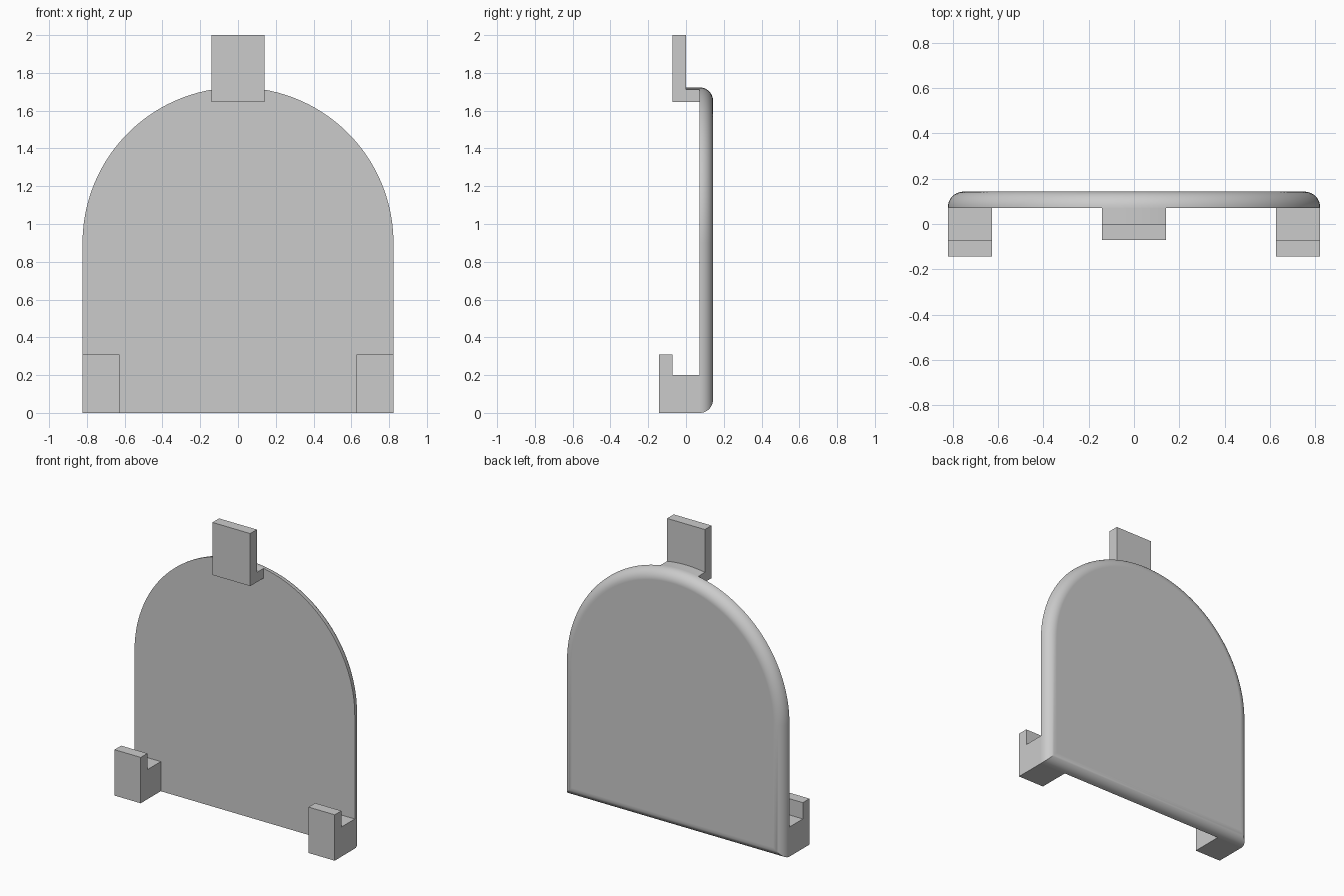
import bpy
import bmesh
from math import cos, sin, pi, asin, radians

if "Cube" in bpy.data.objects:
    bpy.data.objects.remove(bpy.data.objects["Cube"], do_unlink=True)

HALF = 0.823                      # plate half width and arch radius
SPRING = 0.9                      # height where the arch starts
FRONT, BACK = 0.071, 0.143        # plate faces
FILLET = 0.07
BAR = 0.071                       # thickness of the upright lips

grey = bpy.data.materials.new("light grey")
grey.use_nodes = True
grey.diffuse_color = (0.6, 0.6, 0.6, 1)
grey.node_tree.nodes["Principled BSDF"].inputs["Base Color"].default_value = (0.6, 0.6, 0.6, 1)


def loft(name, rings):
    """Skin a list of matching closed rings and cap both ends."""
    bm = bmesh.new()
    loops = [[bm.verts.new(p) for p in ring] for ring in rings]
    n = len(loops[0])
    for a, b in zip(loops, loops[1:]):
        for i in range(n):
            j = (i + 1) % n
            bm.faces.new((a[i], a[j], b[j], b[i]))
    bm.faces.new(loops[0])
    bm.faces.new(loops[-1])
    bmesh.ops.recalc_face_normals(bm, faces=bm.faces)
    mesh = bpy.data.meshes.new(name)
    bm.to_mesh(mesh)
    bm.free()
    mesh.materials.append(grey)
    obj = bpy.data.objects.new(name, mesh)
    bpy.context.collection.objects.link(obj)
    return obj


def arch(inset, y, steps=72):
    """Arched outline pulled in evenly by inset."""
    r = HALF - inset
    ring = [(-r, y, inset), (r, y, inset)]
    ring += [(r * cos(pi * i / steps), y, SPRING + r * sin(pi * i / steps)) for i in range(steps + 1)]
    return ring


def side_profile(name, points, x0, x1):
    """Extrude a (y, z) profile across x."""
    return loft(name, [[(x, y, z) for y, z in points] for x in (x0, x1)])


# Arched plate with a rounded back edge
rings = [arch(0, FRONT)]
for i in range(11):
    a = pi / 2 * i / 10
    rings.append(arch(FILLET * (1 - cos(a)), BACK - FILLET * (1 - sin(a))))
plate = loft("arched_plate", rings)
bpy.context.view_layer.objects.active = plate
plate.select_set(True)
bpy.ops.object.shade_smooth_by_angle(angle=radians(30))
weighted = plate.modifiers.new("flat_face_normals", 'WEIGHTED_NORMAL')
weighted.keep_sharp = True

# Bottom hooks, flush with the plate sides
hook = [(-BACK, 0), (FRONT, 0), (FRONT, 0.2), (BAR - BACK, 0.2), (BAR - BACK, 0.31), (-BACK, 0.31)]
for name, side in (("left_hook", 1), ("right_hook", -1)):
    side_profile(name, hook, side * 0.627, side * HALF)

# Top tab: upright bar and an arm whose top follows the arch
TAB, TAB_BASE = 0.141, 1.645
side_profile("top_tab", [(-BAR, TAB_BASE), (0, TAB_BASE), (0, 2), (-BAR, 2)], -TAB, TAB)
spread = asin(TAB / HALF)
arm = [(-TAB, TAB_BASE), (TAB, TAB_BASE)]
for i in range(9):
    a = spread * (1 - i / 4)
    arm.append((HALF * sin(a), SPRING + HALF * cos(a)))
loft("tab_arm", [[(x, y, z) for x, z in arm] for y in (0, FRONT)])
